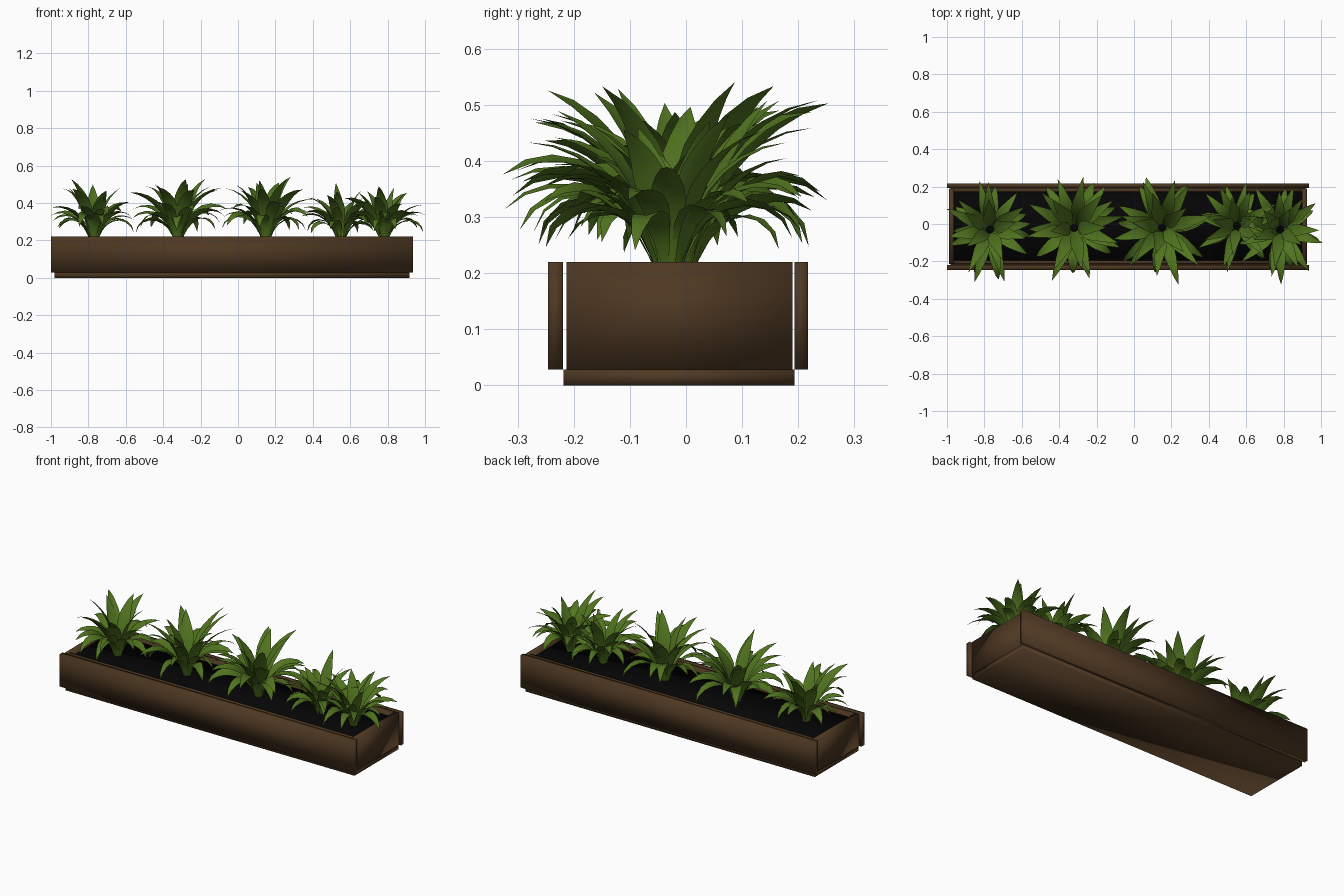
import bpy, bmesh, math, random
from mathutils import Vector

random.seed(11)
if "Cube" in bpy.data.objects:
    bpy.data.objects.remove(bpy.data.objects["Cube"])


def material(name, rgb, rough=0.7):
    m = bpy.data.materials.new(name)
    m.use_nodes = True
    m.diffuse_color = (*rgb, 1)
    bsdf = m.node_tree.nodes["Principled BSDF"]
    bsdf.inputs["Base Color"].default_value = (*rgb, 1)
    bsdf.inputs["Roughness"].default_value = rough
    return m


wood = material("dark brown wood", (0.075, 0.039, 0.016))
earth = material("black soil", (0.0015, 0.0015, 0.0015))
green = material("leaf green", (0.082, 0.175, 0.014))


def finish(name, bm, mat):
    mesh = bpy.data.meshes.new(name)
    bm.to_mesh(mesh)
    bm.free()
    mesh.materials.append(mat)
    mesh.shade_smooth()
    ob = bpy.data.objects.new(name, mesh)
    bpy.context.collection.objects.link(ob)


def box(name, x, y, z, mat):
    bm = bmesh.new()
    bmesh.ops.create_cube(bm, size=1)
    for v in bm.verts:
        for i, (lo, hi) in enumerate((x, y, z)):
            v.co[i] = hi if v.co[i] > 0 else lo
    finish(name, bm, mat)


# Planter: base, outer boards and inner walls
wall = (0.028, 0.22)
full = (-1.0, 0.936)
inside_y = (-0.213, 0.19)
box("base", (-0.982, 0.918), (-0.218, 0.193), (0, 0.028), wood)
box("front_board", full, (-0.246, -0.219), wall, wood)
box("back_board", full, (0.193, 0.217), wall, wood)
box("right_end_board", (-0.988, -0.962), inside_y, wall, wood)
box("left_end_board", (0.897, 0.924), inside_y, wall, wood)
box("front_inner_wall", (-0.962, 0.897), (-0.213, -0.195), wall, wood)
box("back_inner_wall", (-0.962, 0.897), (0.171, 0.19), wall, wood)
box("soil", (-0.962, 0.897), (-0.195, 0.171), (0.028, 0.195), earth)


def leaf(bm, base, heading, rise, droop, length, width, segments=8):
    """Arching folded blade that starts at angle rise and ends at angle droop."""
    out = Vector((math.cos(heading), math.sin(heading), 0))
    side = Vector((-out.y, out.x, 0))
    twist = random.uniform(-0.6, 0.6)
    p = base.copy()
    previous = None
    for i in range(segments + 1):
        t = i / segments
        a = math.radians(rise + (droop - rise) * t ** 1.4)
        along = out * math.cos(a) + Vector((0, 0, math.sin(a)))
        normal = along.cross(side)
        # narrow stalk, widest past the middle, pointed tip
        half = width * (0.2 + 0.8 * math.sin(math.pi * min(t * 0.85, 0.5)) ** 2)
        half *= min(1, (1 - t) * 2.4) ** 0.8
        across = side * math.cos(twist * t) + normal * math.sin(twist * t)
        if i == segments:
            tip = bm.verts.new(p)
            for a1, b1 in zip(previous, previous[1:]):
                bm.faces.new((a1, b1, tip))
        else:
            row = [bm.verts.new(p + across * half * s + normal * half * 0.2 * abs(s))
                   for s in (-1, 0, 1)]
            if previous:
                for k in (0, 1):
                    bm.faces.new((previous[k], previous[k + 1], row[k + 1], row[k]))
            previous = row
        p = p + along * (length / segments)


# Leaf tiers: count, start angle, end angle, length, half width
tiers = [(5, 82, 32, 0.385, 0.036),
         (7, 76, -5, 0.39, 0.034),
         (8, 72, -45, 0.37, 0.032),
         (7, 74, -85, 0.34, 0.031)]


def plant(name, x, y, size, spin):
    bm = bmesh.new()
    for n, (count, rise, droop, length, width) in enumerate(tiers):
        for k in range(count):
            heading = spin + n * 0.4 + (k + random.uniform(-0.25, 0.25)) * math.tau / count
            stretch = size * random.uniform(0.86, 1.04)
            # blades reach a little less along the box than across it
            stretch *= 0.84 + 0.17 * abs(math.sin(heading))
            base = Vector((x + 0.02 * math.cos(heading), y + 0.02 * math.sin(heading), 0.19))
            leaf(bm, base, heading, rise + random.uniform(-5, 5),
                 droop + random.uniform(-12, 12), length * stretch, width * size)
    finish(name, bm, green)


for i, (x, y, size, spin) in enumerate([(-0.77, -0.03, 1.0, 0.3), (-0.32, -0.02, 1.1, 1.0),
                                        (0.15, -0.02, 1.08, 1.7), (0.55, -0.01, 0.88, 0.6),
                                        (0.78, -0.03, 0.95, 2.2)]):
    plant(f"plant_{i + 1}", x, y, size, spin)
